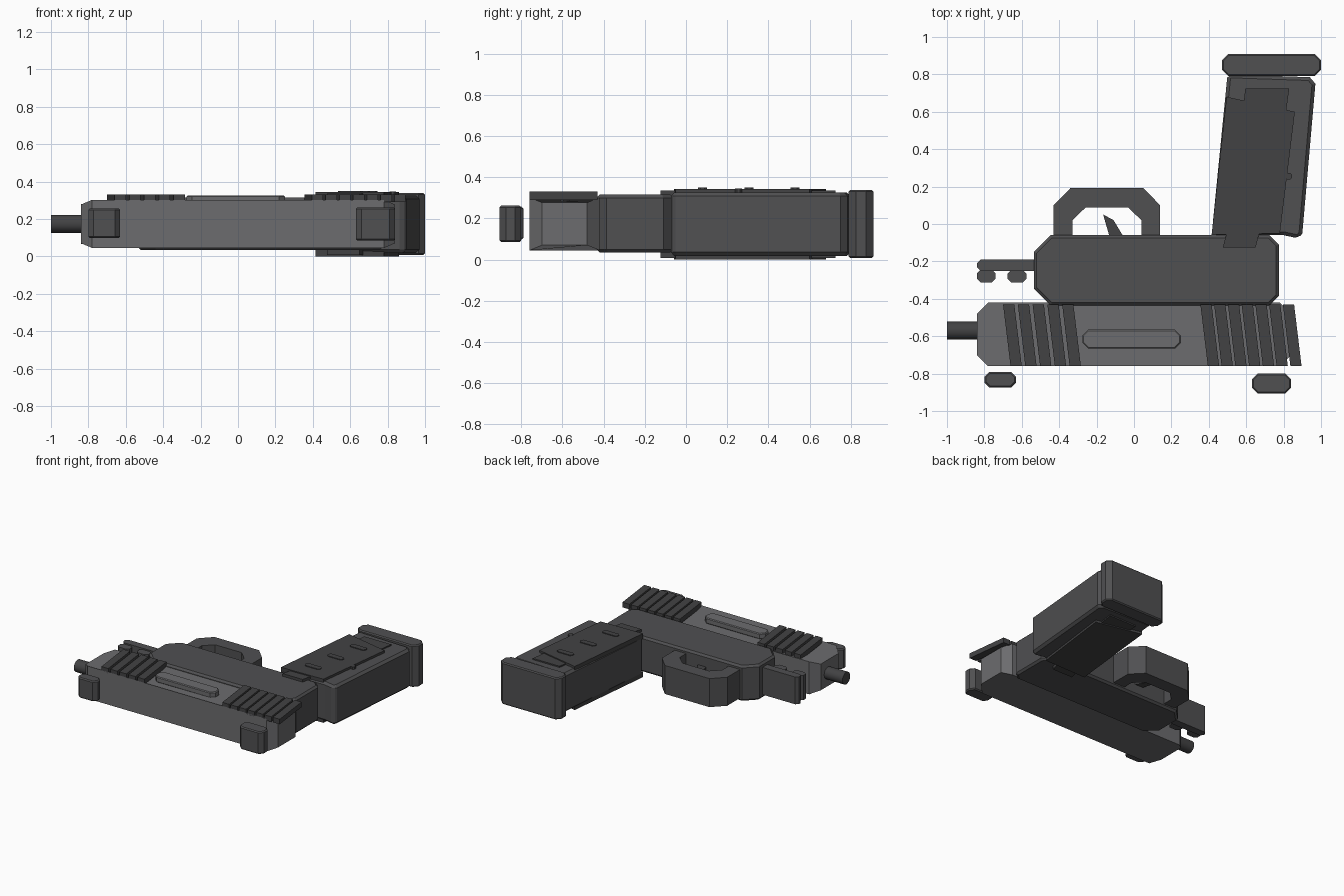
import bpy, bmesh, math

if "Cube" in bpy.data.objects:
    bpy.data.objects.remove(bpy.data.objects["Cube"])

ZC = 0.172  # mid-plane of the model lying on its side


def material(name, g):
    m = bpy.data.materials.new(name)
    m.diffuse_color = (g, g, g * 1.04, 1)
    m.use_nodes = True
    m.node_tree.nodes["Principled BSDF"].inputs["Base Color"].default_value = m.diffuse_color
    return m


LIGHT = material("light_steel", 0.15)
MID = material("dark_polymer", 0.08)
DARK = material("black_polymer", 0.055)


def prism(name, pts, z0, z1, mat=MID, bevel=0.0):
    """Extrude an x-y outline from z0 to z1, with an optional one-step chamfer."""
    bm = bmesh.new()
    f = bm.faces.new([bm.verts.new((x, y, z0)) for x, y in pts])
    ext = bmesh.ops.extrude_face_region(bm, geom=[f])
    for v in ext["geom"]:
        if isinstance(v, bmesh.types.BMVert):
            v.co.z = z1
    bmesh.ops.recalc_face_normals(bm, faces=bm.faces[:])
    me = bpy.data.meshes.new(name)
    bm.to_mesh(me)
    bm.free()
    ob = bpy.data.objects.new(name, me)
    bpy.context.collection.objects.link(ob)
    me.materials.append(mat)
    if bevel:
        mod = ob.modifiers.new("chamfer", "BEVEL")
        mod.width, mod.segments = bevel, 1
        mod.limit_method, mod.angle_limit = "ANGLE", math.radians(50)
    return ob


def octagon(x0, x1, y0, y1, l, r=None):
    """Rectangle with cut corners: l on the left end, r on the right end."""
    r = l if r is None else r
    return [(x0 + l, y0), (x1 - r, y0), (x1, y0 + r), (x1, y1 - r),
            (x1 - r, y1), (x0 + l, y1), (x0, y1 - l), (x0, y0 + l)]


def block(name, x0, x1, y0, y1, z0, z1, cut, mat=MID, bevel=0.0, r=None):
    return prism(name, octagon(x0, x1, y0, y1, cut, r), z0, z1, mat, bevel)


# Slide, its end faces tapered in thickness
slide = block("slide", -0.84, 0.84, -0.76, -0.42, 0.045, 0.302, 0.06, LIGHT)
for v in slide.data.vertices:
    if abs(v.co.x) > 0.83:
        v.co.z += math.copysign(0.025, ZC - v.co.z)
block("slide_panel", -0.275, 0.25, -0.665, -0.565, 0.28, 0.325, 0.03, LIGHT, 0.006)

# Slanted grip ribs on the upper face of the slide
for label, x0, pitch, count in (("front", -0.70, 0.079, 5), ("rear", 0.355, 0.0735, 7)):
    for i in range(count):
        x = x0 + i * pitch
        prism(f"{label}_rib_{i + 1}", [(x, -0.43), (x + 0.04, -0.76),
              (x + 0.10, -0.76), (x + 0.06, -0.43)], 0.29, 0.33, DARK)

# Barrel
bpy.ops.mesh.primitive_cylinder_add(vertices=16, radius=0.048, depth=0.3,
                                    location=(-0.85, -0.57, 0.174),
                                    rotation=(0, math.pi / 2, 0))
barrel = bpy.context.object
barrel.name = "barrel"
barrel.data.materials.append(DARK)
bpy.ops.object.shade_smooth_by_angle()

# Sights
block("front_sight", -0.80, -0.63, -0.875, -0.79, 0.097, 0.257, 0.028, MID, 0.008)
block("rear_sight", 0.63, 0.84, -0.905, -0.80, 0.085, 0.262, 0.03, MID, 0.008)

# Frame and accessory rail
block("frame", -0.535, 0.775, -0.435, -0.06, 0.035, 0.315, 0.09, MID, 0.015, r=0.05)
block("rail", -0.84, -0.50, -0.25, -0.19, 0.065, 0.28, 0.02, MID)
for i, x in enumerate((-0.84, -0.675)):
    block(f"rail_lug_{i + 1}", x, x + 0.10, -0.313, -0.245, 0.075, 0.27, 0.02)

# Trigger guard and trigger
prism("trigger_guard", [
    (-0.43, -0.07), (-0.43, 0.10), (-0.34, 0.192), (0.05, 0.192), (0.14, 0.10),
    (0.14, -0.07), (0.04, -0.07), (0.04, 0.02), (-0.03, 0.087), (-0.26, 0.087),
    (-0.33, 0.02), (-0.33, -0.07)], 0.06, 0.285)
prism("trigger", [(-0.165, 0.05), (-0.11, 0.022), (-0.055, -0.07), (-0.13, -0.07)],
      0.12, 0.225, DARK)

# Grip and base plate
prism("grip", [(0.415, -0.06), (0.80, -0.06), (0.88, -0.077), (0.90, -0.05),
               (0.97, 0.75), (0.94, 0.785), (0.50, 0.80)],
      0.018, 0.326, MID, 0.018)
block("grip_base_plate", 0.47, 1.0, 0.79, 0.91, 0.008, 0.338, 0.035, MID, 0.008)

# Grip panels with upper and lower tabs, on both faces
panels = {
    "grip_panel": ([(0.415, -0.058), (0.78, -0.05), (0.86, 0.60), (0.495, 0.68)], 0.172),
    "grip_upper_tab": ([(0.585, 0.63), (0.81, 0.58), (0.83, 0.725), (0.595, 0.725)], 0.164),
    "grip_lower_tab": ([(0.475, -0.125), (0.65, -0.125), (0.675, -0.03), (0.50, -0.03)], 0.164),
}
for side, s in (("left", 1), ("right", -1)):
    for name, (pts, h) in panels.items():
        prism(f"{name}_{side}", pts, ZC + s * 0.13, ZC + s * h, DARK)

# Raised pads and pin on the upper face of the grip
for i in range(3):
    x, y = 0.60 + 0.04 * i, 0.08 + 0.225 * i
    block(f"grip_pad_{i + 1}", x - 0.066, x + 0.066, y - 0.022, y + 0.022,
          0.32, 0.35, 0.012, DARK)
block("grip_pin", 0.81, 0.845, 0.237, 0.272, 0.31, 0.346, 0.01, DARK)
